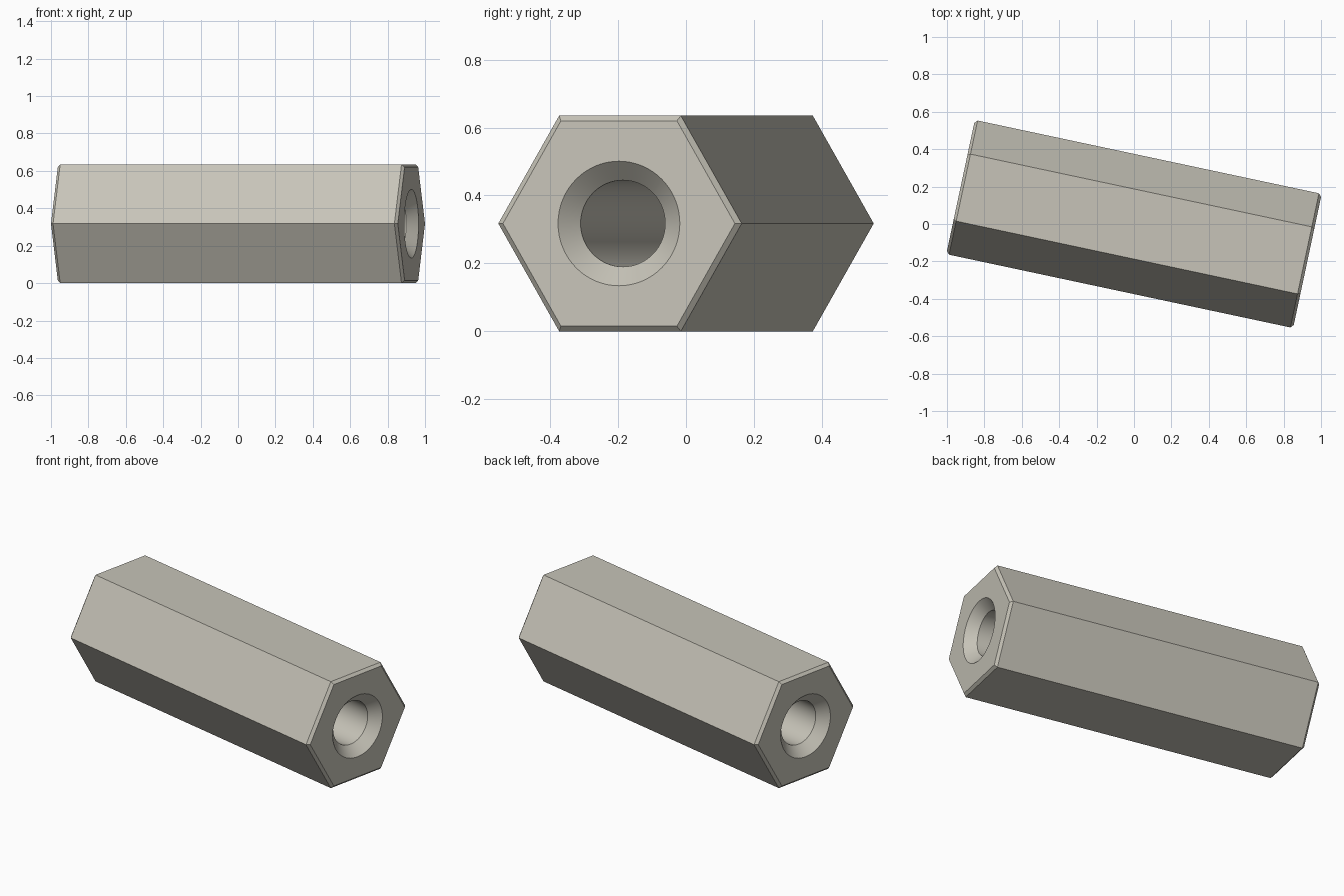
import bpy, bmesh, math

cube = bpy.data.objects.get("Cube")
if cube:
    bpy.data.objects.remove(cube, do_unlink=True)

APOTHEM = 0.3175      # half the distance across flats
HALF = 0.948          # half length
CHAMFER = 0.015
MOUTH, BORE = 0.1835, 0.1275
SINK = MOUTH - BORE   # 45 degree countersink
TURN = math.radians(-12.03)

metal = bpy.data.materials.new("warm grey metal")
metal.use_nodes = True
colour = (0.57, 0.55, 0.48, 1)
metal.diffuse_color = colour
metal.node_tree.nodes["Principled BSDF"].inputs["Base Color"].default_value = colour

bm = bmesh.new()


def ring(x, radius, sides):
    """Polygon of vertices around the long axis, corners pointing sideways."""
    angles = [2 * math.pi * i / sides for i in range(sides)]
    return [bm.verts.new((x, radius * math.cos(a), radius * math.sin(a))) for a in angles]


def skin(rings):
    """Join consecutive rings with quads."""
    for a, b in zip(rings, rings[1:]):
        n = len(a)
        for i in range(n):
            j = (i + 1) % n
            bm.faces.new((a[i], a[j], b[j], b[i]))


def loop_edges(loop):
    return [bm.edges.get((loop[i - 1], loop[i])) for i in range(len(loop))]


# Hexagonal outside with chamfered ends
to_corner = 1 / math.cos(math.pi / 6)
outer_r, inner_r = APOTHEM * to_corner, (APOTHEM - CHAMFER) * to_corner
hexes = [ring(x, r, 6) for x, r in ((-HALF, inner_r), (CHAMFER - HALF, outer_r),
                                    (HALF - CHAMFER, outer_r), (HALF, inner_r))]
skin(hexes)

# Through bore with a countersink at each end
holes = [ring(x, r, 64) for x, r in ((-HALF, MOUTH), (SINK - HALF, BORE),
                                     (HALF - SINK, BORE), (HALF, MOUTH))]
skin(holes)

# Flat end faces around the holes
for k in (0, -1):
    bmesh.ops.triangle_fill(bm, use_beauty=True,
                            edges=loop_edges(hexes[k]) + loop_edges(holes[k]))
bmesh.ops.recalc_face_normals(bm, faces=bm.faces[:])

mesh = bpy.data.meshes.new("hex_standoff")
bm.to_mesh(mesh)
bm.free()
mesh.materials.append(metal)
standoff = bpy.data.objects.new("hex_standoff", mesh)
bpy.context.collection.objects.link(standoff)
standoff.location.z = APOTHEM
standoff.rotation_euler.z = TURN

bpy.ops.object.select_all(action="DESELECT")
standoff.select_set(True)
bpy.context.view_layer.objects.active = standoff
bpy.ops.object.shade_smooth_by_angle(angle=math.radians(30))
